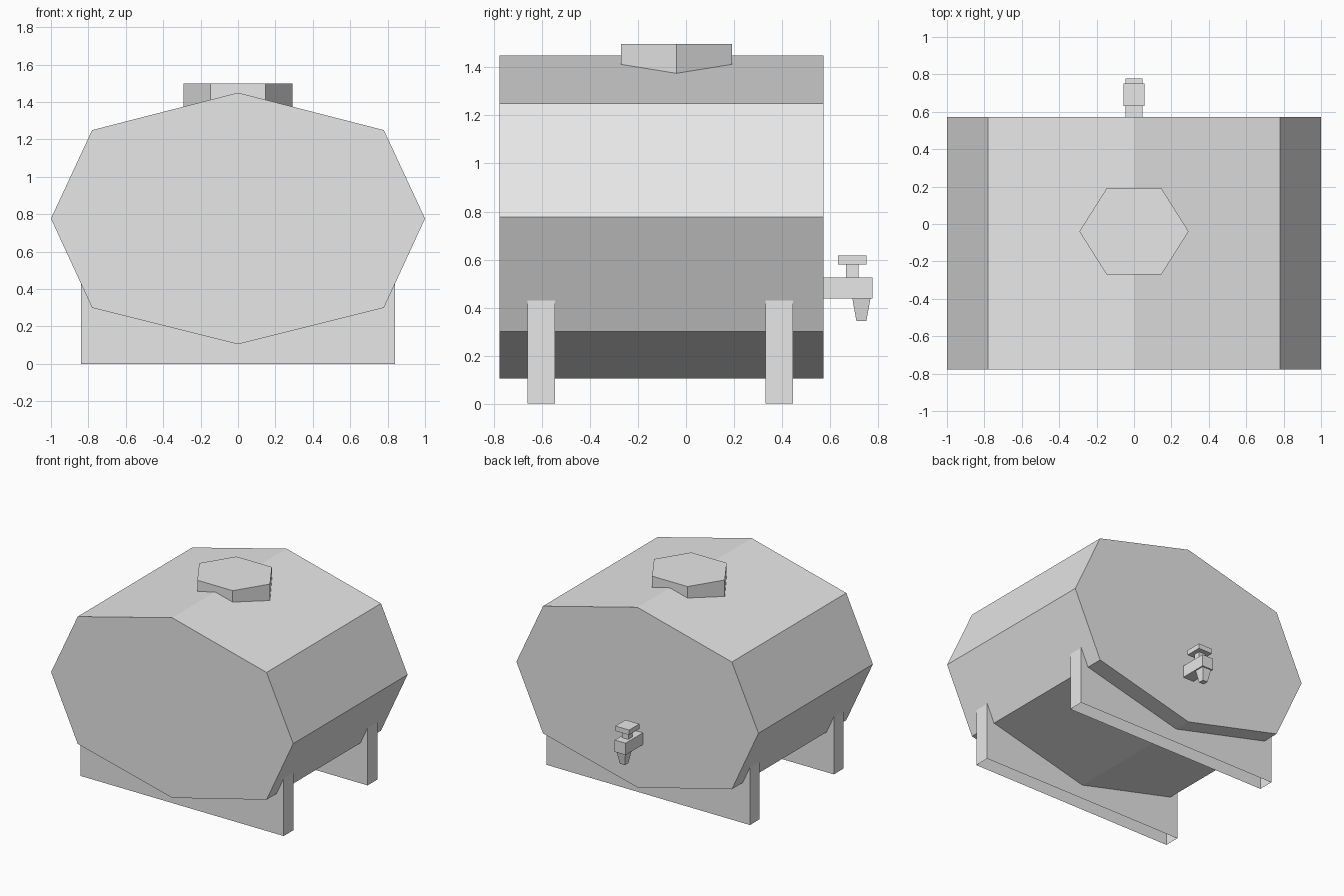
import bpy, bmesh, math
from mathutils import Matrix

cube = bpy.data.objects.get("Cube")
if cube:
    bpy.data.objects.remove(cube, do_unlink=True)

GREY = (0.8, 0.8, 0.8, 1)
grey = bpy.data.materials.new("plain grey")
grey.use_nodes = True
grey.diffuse_color = GREY
grey.node_tree.nodes["Principled BSDF"].inputs["Base Color"].default_value = GREY


def finish(name, bm):
    bmesh.ops.recalc_face_normals(bm, faces=bm.faces)
    mesh = bpy.data.meshes.new(name)
    bm.to_mesh(mesh)
    bm.free()
    mesh.materials.append(grey)
    obj = bpy.data.objects.new(name, mesh)
    bpy.context.collection.objects.link(obj)
    return obj


def prism(name, profile, offset):
    """Extrude a flat outline along an offset."""
    bm = bmesh.new()
    face = bm.faces.new([bm.verts.new(p) for p in profile])
    ext = bmesh.ops.extrude_face_region(bm, geom=[face], use_keep_orig=True)
    moved = [v for v in ext["geom"] if isinstance(v, bmesh.types.BMVert)]
    bmesh.ops.translate(bm, verts=moved, vec=offset)
    return finish(name, bm)


def block(name, x, y, z, taper=1.0, open_bottom=False):
    """Box from (low, high) ranges; taper narrows the lower end."""
    bm = bmesh.new()
    bmesh.ops.create_cube(bm, size=1)
    low = [v for v in bm.verts if v.co.z < 0]
    bmesh.ops.scale(bm, verts=low, vec=(taper, taper, 1))
    size = [r[1] - r[0] for r in (x, y, z)]
    mid = [(r[0] + r[1]) / 2 for r in (x, y, z)]
    bmesh.ops.transform(bm, verts=bm.verts,
                        matrix=Matrix.Translation(mid) @ Matrix.Diagonal((*size, 1)))
    obj_faces = [f for f in bm.faces if all(v in low for v in f.verts)]
    if open_bottom:
        bmesh.ops.delete(bm, geom=obj_faces, context="FACES_ONLY")
    return finish(name, bm)


# Eight-sided tank lying front to back
half = [(0.78, 1.25), (1.0, 0.777), (0.78, 0.30)]
outline = [(0, 1.45)] + half + [(0, 0.105)] + [(-x, z) for x, z in reversed(half)]
prism("tank", [(x, -0.777, z) for x, z in outline], (0, 1.35, 0))

# Six-sided filler lid, sunk into the top ridge
hexagon = [(0.292 * math.cos(math.radians(60 * i)),
            -0.04 + 0.267 * math.sin(math.radians(60 * i)), 1.36) for i in range(6)]
prism("filler_lid", hexagon, (0, 0, 0.138))

# Two hollow cradles, open underneath
for name, y in (("front_cradle", -0.66), ("back_cradle", 0.33)):
    block(name, (-0.84, 0.84), (y, y + 0.115), (0, 0.435), open_bottom=True)

# Tap on the back
block("tap_pipe", (-0.045, 0.045), (0.56, 0.777), (0.437, 0.525))
block("tap_stem", (-0.025, 0.025), (0.665, 0.717), (0.52, 0.585))
block("tap_handle", (-0.057, 0.057), (0.632, 0.752), (0.58, 0.617))
block("tap_spout", (-0.037, 0.037), (0.692, 0.768), (0.345, 0.44), taper=0.55)
